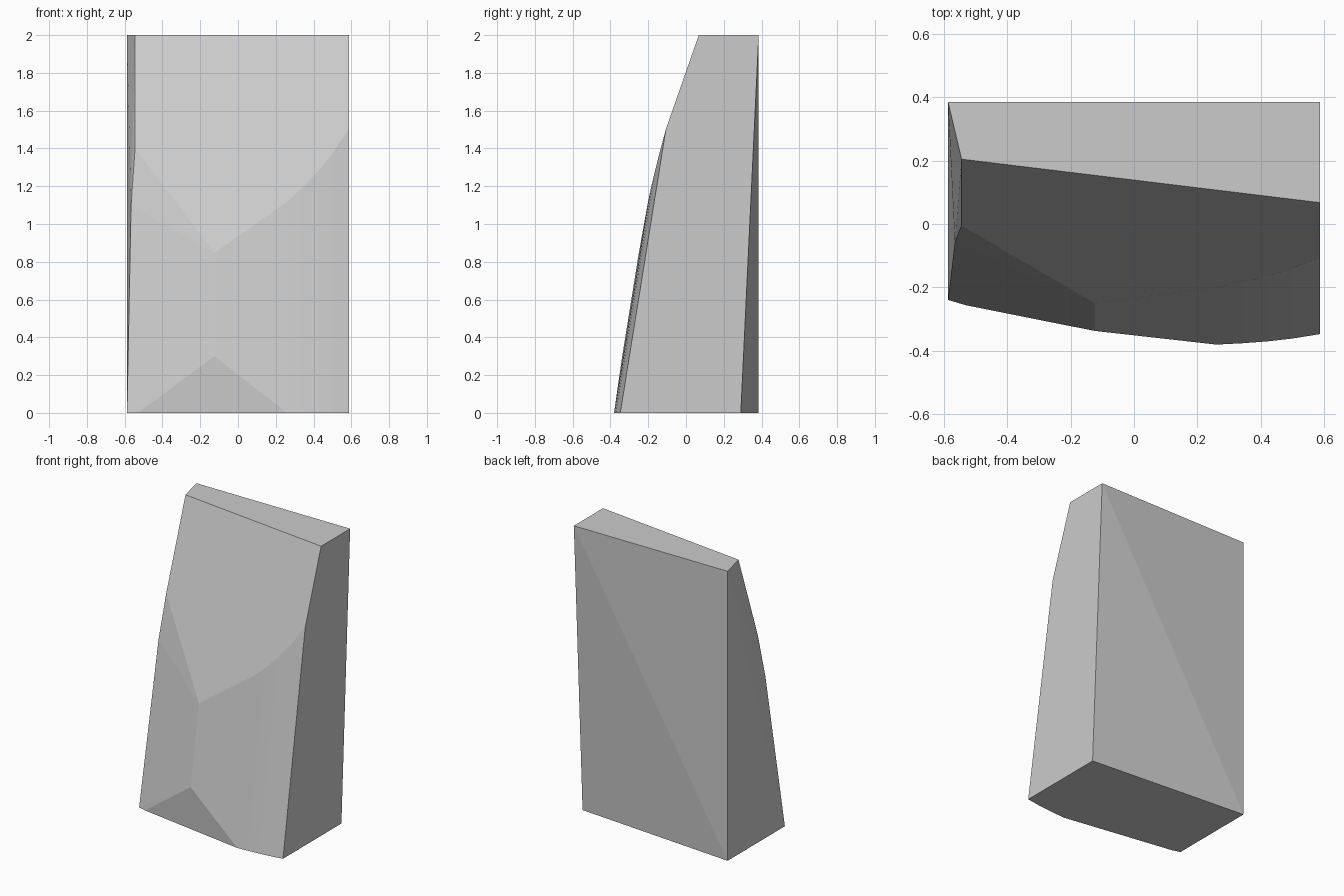
import bpy, bmesh

if "Cube" in bpy.data.objects:
    bpy.data.objects.remove(bpy.data.objects["Cube"])

HALF_W, BACK, TOP = 0.5875, 0.385, 2.0


def chamfer_y(x, z):
    """Sloping plane of the big upper front facet."""
    return 0.205 - 0.1212 * (x + 0.545) + 0.35 * (z - TOP)


def front_column(x, y0, z_start=0.0, lean=0.161):
    """Lower and upper end of one leaning line on the rounded front."""
    z = (y0 + 0.495 + 0.1212 * (x + 0.545)) / (0.35 - lean)
    return [(x, y0 + lean * z_start, z_start), (x, chamfer_y(x, z), z)]


# back corners, the lower right one set in
points = [(-HALF_W, BACK, 0), (-HALF_W, BACK, TOP),
          (HALF_W, BACK, TOP), (HALF_W, 0.29, 0)]

# upper front edge
points += [(x, chamfer_y(x, TOP), TOP) for x in (-0.545, HALF_W)]

# left edge and chipped lower left corner
points += [(-0.545, chamfer_y(-0.545, 1.4), 1.4), (-0.566, -0.058, 1.1),
           (-HALF_W, -0.24, 0), (-0.53, -0.257, 0)]

# front ridge, raised above the undercut facet
points += front_column(-0.125, -0.386, z_start=0.3)

# rounded right half of the front
for x, y0 in ((0.26, -0.381), (0.34, -0.377), (0.42, -0.371),
              (0.50, -0.362), (HALF_W, -0.348)):
    points += front_column(x, y0)

# all facets are convex, so wrap the corners
bm = bmesh.new()
for p in points:
    bm.verts.new(p)
bmesh.ops.convex_hull(bm, input=bm.verts)
bmesh.ops.dissolve_limit(bm, angle_limit=0.005, verts=bm.verts, edges=bm.edges)
bmesh.ops.recalc_face_normals(bm, faces=bm.faces)

mesh = bpy.data.meshes.new("stone_slab")
bm.to_mesh(mesh)
bm.free()
slab = bpy.data.objects.new("stone_slab", mesh)
bpy.context.collection.objects.link(slab)
